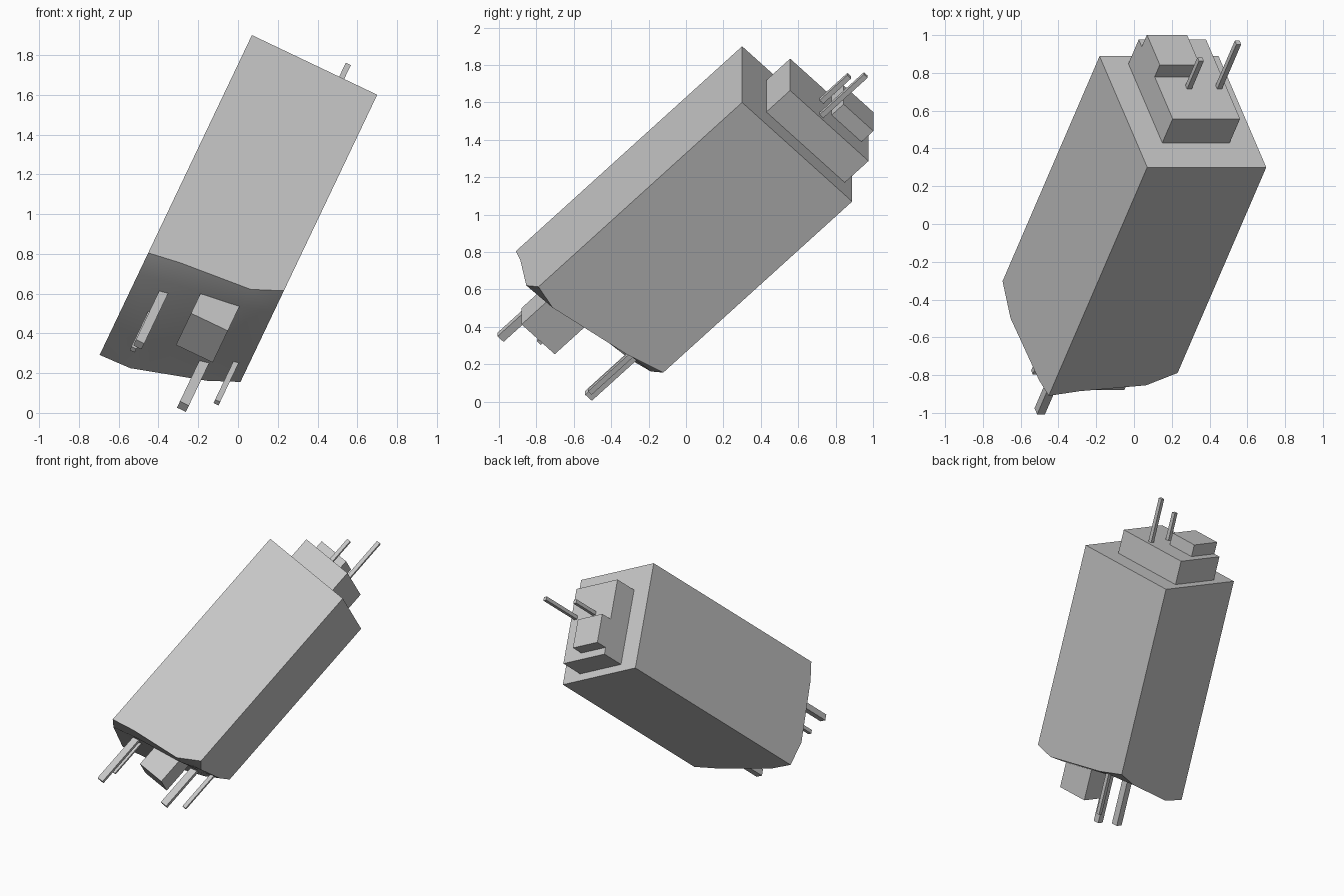
import bpy, bmesh
from mathutils import Vector, Matrix

cube = bpy.data.objects.get("Cube")
if cube:
    bpy.data.objects.remove(cube)

# Tilted frame: u across the front face, v front to back, w along the body
u = Vector((0.903, 0, -0.43)).normalized()
w = Vector((0.307, 0.706, 0.638))
w = (w - u * w.dot(u)).normalized()
v = w.cross(u)
frame = Matrix((u, v, w)).transposed().to_4x4()
frame.translation = (0.07, 0.30, 1.90)
WIDTH, DEPTH, LENGTH = 0.698, 0.831, 1.713

grey = bpy.data.materials.new("light_grey")
grey.use_nodes = True
colour = (0.58, 0.58, 0.58, 1)
grey.diffuse_color = colour
grey.node_tree.nodes["Principled BSDF"].inputs["Base Color"].default_value = colour


def finish(name, bm):
    bmesh.ops.recalc_face_normals(bm, faces=bm.faces)
    bm.transform(frame)
    mesh = bpy.data.meshes.new(name)
    bm.to_mesh(mesh)
    bm.free()
    mesh.materials.append(grey)
    obj = bpy.data.objects.new(name, mesh)
    bpy.context.collection.objects.link(obj)
    return obj


def block(name, low, high):
    low, high = Vector(low), Vector(high)
    bm = bmesh.new()
    bmesh.ops.create_cube(bm, size=1)
    bmesh.ops.scale(bm, vec=high - low, verts=bm.verts)
    bmesh.ops.translate(bm, vec=(low + high) / 2, verts=bm.verts)
    return finish(name, bm)


def rod(name, x, y, start, end, size):
    h = size / 2
    return block(name, (x - h, y - h, min(start, end)), (x + h, y + h, max(start, end)))


# Main body: a long box whose lower end is an uneven, softly shaded cap
bm = bmesh.new()
columns = (0, 0.24, 0.78, 1)
rows = (0, 0.17, 0.75, 1)
reach = ((1.0, 0.98, 0.954, 0.90),
         (1.015, 0.99, 0.95, 0.92),
         (1.025, 0.965, 0.90, 0.87),
         (0.985, 0.98, 0.89, 0.835))
cap = [[bm.verts.new((a * WIDTH, s * DEPTH, -t * LENGTH))
        for a, t in zip(columns, line)] for s, line in zip(rows, reach)]
for j in range(3):
    for i in range(3):
        face = bm.faces.new((cap[j][i], cap[j][i + 1], cap[j + 1][i + 1], cap[j + 1][i]))
        face.smooth = True
top = [bm.verts.new((x, y, 0)) for x, y in
       ((0, 0), (WIDTH, 0), (WIDTH, DEPTH), (0, DEPTH))]
bm.faces.new(top)
edges = (cap[0], [line[3] for line in cap], cap[3][::-1], [line[0] for line in cap][::-1])
for k, edge in enumerate(edges):
    bm.faces.new(edge + [top[(k + 1) % 4], top[k]])
rim = [e for e in bm.edges if len({f.smooth for f in e.link_faces}) > 1]
for e in rim:
    e.smooth = False
finish("main_body", bm)

# Stepped blocks and rods on the upper end
block("top_plate", (0.15, 0.183, -0.01), (0.545, 0.775, 0.18))
block("top_block", (0.15, 0.497, 0.17), (0.385, 0.722, 0.27))
rod("long_top_rod", 0.50, 0.42, 0.17, 0.515, 0.028)
rod("short_top_rod", 0.323, 0.42, 0.17, 0.39, 0.028)

# Block and rods on the lower end
block("bottom_block", (0.325, 0.15, -1.82), (0.53, 0.40, -1.5))
rod("front_bottom_rod", 0.155, 0.25, -1.5, -2.08, 0.046)
rod("side_bottom_rod", 0.14, 0.42, -1.5, -1.96, 0.028)
rod("back_bottom_rod", 0.49, 0.715, -1.4, -1.88, 0.05)
rod("corner_bottom_rod", 0.635, 0.655, -1.4, -1.81, 0.028)
